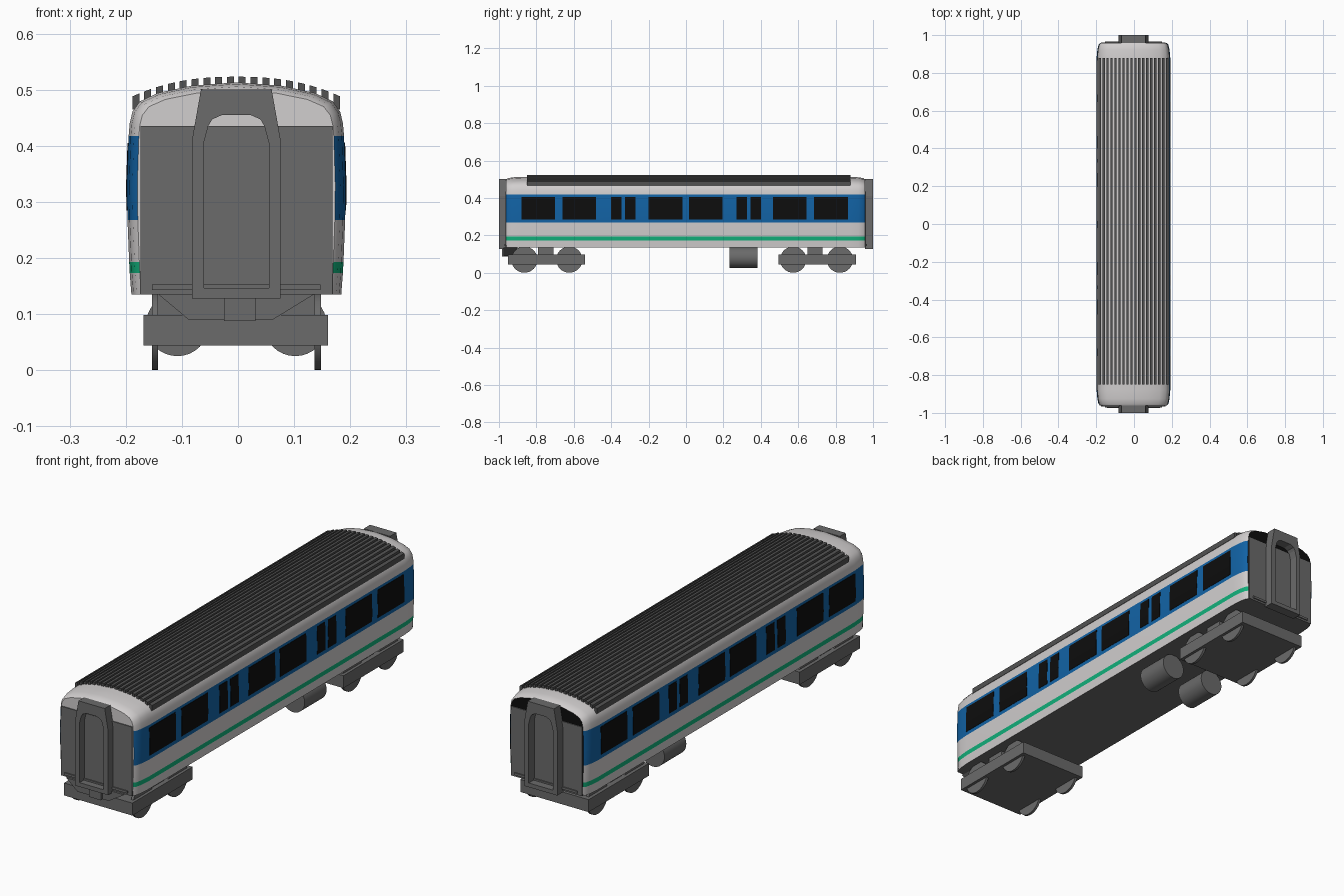
import bpy, bmesh, math

if "Cube" in bpy.data.objects:
    bpy.data.objects.remove(bpy.data.objects["Cube"])

XC = -0.003  # slight sideways offset of the whole carriage


def material(name, r, g, b):
    m = bpy.data.materials.new(name)
    m.diffuse_color = (r, g, b, 1)
    m.use_nodes = True
    m.node_tree.nodes["Principled BSDF"].inputs["Base Color"].default_value = m.diffuse_color
    return m


WHITE = material("body_white", 0.64, 0.62, 0.62)
BLUE = material("band_blue", 0.006, 0.125, 0.38)
GREEN = material("stripe_green", 0.006, 0.44, 0.20)
GREY = material("chassis_grey", 0.145, 0.145, 0.145)
DARK = material("rib_dark_grey", 0.085, 0.085, 0.085)
BLACK = material("glass_black", 0.004, 0.004, 0.004)


def finish(bm, name, mats, smooth=None):
    bmesh.ops.recalc_face_normals(bm, faces=bm.faces)
    me = bpy.data.meshes.new(name)
    bm.to_mesh(me)
    bm.free()
    for m in mats:
        me.materials.append(m)
    ob = bpy.data.objects.new(name, me)
    ob.location.x = XC
    bpy.context.collection.objects.link(ob)
    if smooth:
        bpy.ops.object.select_all(action='DESELECT')
        ob.select_set(True)
        bpy.context.view_layer.objects.active = ob
        bpy.ops.object.shade_smooth_by_angle(angle=math.radians(smooth))
    return ob


def prism(name, pts, y0, y1, mat, smooth=None):
    """Extrude an (x, z) outline along y."""
    bm = bmesh.new()
    a = [bm.verts.new((x, y0, z)) for x, z in pts]
    b = [bm.verts.new((x, y1, z)) for x, z in pts]
    n = len(pts)
    bm.faces.new(a)
    bm.faces.new(b[::-1])
    for i in range(n):
        j = (i + 1) % n
        bm.faces.new((a[i], b[i], b[j], a[j]))
    return finish(bm, name, [mat], smooth)


def box(name, x0, x1, y0, y1, z0, z1, mat):
    return prism(name, [(x0, z0), (x1, z0), (x1, z1), (x0, z1)], y0, y1, mat)


def circle(cx, cz, r, n):
    return [(cx + r * math.cos(2 * math.pi * i / n),
             cz + r * math.sin(2 * math.pi * i / n)) for i in range(n)]


# Body shell: half section lofted through stations that taper at the ends
HALF = [(0.187, 0.135), (0.190, 0.173), (0.191, 0.193), (0.194, 0.268),
        (0.195, 0.33), (0.192, 0.417), (0.190, 0.44), (0.185, 0.461),
        (0.172, 0.479), (0.14, 0.494), (0.08, 0.507), (0, 0.513)]
SECTION = HALF + [(-x, z) for x, z in HALF[-2::-1]]
STATIONS = [(-0.962, 0.905, 0.85), (-0.952, 0.95, 0.92), (-0.925, 0.98, 0.97),
            (-0.88, 1, 1), (0.88, 1, 1), (0.922, 0.98, 0.97),
            (0.948, 0.95, 0.92), (0.958, 0.905, 0.85)]
bm = bmesh.new()
rings = []
for y, sx, k in STATIONS:
    rings.append([bm.verts.new((x * sx, y, z if z < 0.417 else 0.417 + (z - 0.417) * k))
                  for x, z in SECTION])
n = len(SECTION)
for r, s in zip(rings, rings[1:]):
    for i in range(n):
        j = (i + 1) % n
        f = bm.faces.new((r[i], r[j], s[j], s[i]))
        z = f.calc_center_median().z
        if i == n - 1:
            f.material_index = 3          # underside
        elif 0.268 < z < 0.417:
            f.material_index = 1          # blue window band
        elif 0.173 < z < 0.193:
            f.material_index = 2          # green stripe
bm.faces.new(rings[0])
bm.faces.new(rings[-1]).material_index = 4
finish(bm, "body_shell", [WHITE, BLUE, GREEN, GREY, BLACK], 35)


def half_width(z):
    for (xa, za), (xb, zb) in zip(HALF, HALF[1:]):
        if za <= z <= zb:
            return xa + (xb - xa) * (z - za) / (zb - za)


# Window plates following the side curve
WINDOWS = [(-0.88, -0.70), (-0.66, -0.48), (-0.40, -0.345), (-0.325, -0.27),
           (-0.20, -0.02), (0.015, 0.195), (0.27, 0.325), (0.345, 0.40),
           (0.465, 0.645), (0.685, 0.865)]
ROWS = (0.285, 0.33, 0.405)
for side, label in ((1, "right"), (-1, "left")):
    outline = [(side * (half_width(z) + 0.0015), z) for z in ROWS]
    outline += [(side * (half_width(z) - 0.002), z) for z in ROWS[::-1]]
    for i, (y0, y1) in enumerate(WINDOWS):
        prism(f"window_{label}_{i}", outline, y0, y1, BLACK)


# Roof ribs
def rib_top(x):
    return 0.523 - 0.035 * (abs(x) / 0.185) ** 2.4


for i in range(18):
    x = -0.179 + i * 0.358 / 17
    a, b = x - 0.0062, x + 0.0062
    za, zb = rib_top(a), rib_top(b)
    prism(f"roof_rib_{i}", [(a, za - 0.024), (b, zb - 0.024), (b, zb), (a, za)],
          -0.85, 0.88, DARK)

# End walls and gangway frames
OUTER = [(-0.079, 0.128), (-0.079, 0.41), (-0.063, 0.50),
         (0.063, 0.50), (0.079, 0.41), (0.079, 0.128)]
ARCH = [(0.058, 0.128), (0.058, 0.405), (0.050, 0.435), (0.043, 0.447), (0.025, 0.455)]
INNER = ARCH + [(-x, z) for x, z in ARCH[::-1]]
for label, wall, tip in (("front", -0.961, -1.0), ("back", 0.957, 1.0)):
    d = -1 if tip < 0 else 1
    box(f"{label}_end_wall", -0.171, 0.171, wall - d * 0.004, wall + d * 0.005,
        0.135, 0.435, GREY)
    prism(f"{label}_gangway_frame", OUTER + INNER, wall, tip, GREY)
    box(f"{label}_gangway_sill", -0.058, 0.058, wall, tip, 0.128, 0.146, GREY)
    box(f"{label}_threshold", -0.15, 0.15, wall, wall + d * 0.01, 0.143, 0.153, GREY)

# Front buffer beam and coupler
prism("front_buffer_beam", [(-0.14, 0.136), (-0.085, 0.09), (0.065, 0.09), (0.14, 0.136)],
      -0.975, -0.90, GREY)
box("front_coupler", -0.022, 0.034, -0.985, -0.92, 0.088, 0.128, GREY)

# Bogies with four wheels each
for label, y0, y1, axles, pivot in (
        ("front", -0.953, -0.54, (-0.864, -0.624), -0.75),
        ("back", 0.495, 0.908, (0.573, 0.823), 0.69)):
    box(f"{label}_bogie_frame", -0.165, 0.163, y0, y1, 0.044, 0.098, GREY)
    box(f"{label}_bogie_bolster", -0.143, 0.143, pivot - 0.041, pivot + 0.041,
        0.09, 0.14, GREY)
    for k, y in enumerate(axles):
        for side, hand in ((-1, "left"), (1, "right")):
            ring = circle(y, 0.07, 0.07, 32)
            bm = bmesh.new()
            x = side * 0.145
            a = [bm.verts.new((x - 0.0055, p, q)) for p, q in ring]
            b = [bm.verts.new((x + 0.0055, p, q)) for p, q in ring]
            bm.faces.new(a)
            bm.faces.new(b)
            for i in range(32):
                j = (i + 1) % 32
                bm.faces.new((a[i], a[j], b[j], b[i]))
            finish(bm, f"{label}_wheel_{hand}_{k}", [GREY], 35)

# Underfloor tanks
for side, hand in ((-1, "left"), (1, "right")):
    prism(f"tank_{hand}", circle(side * 0.105, 0.081, 0.056, 32), 0.232, 0.382, GREY, 35)
